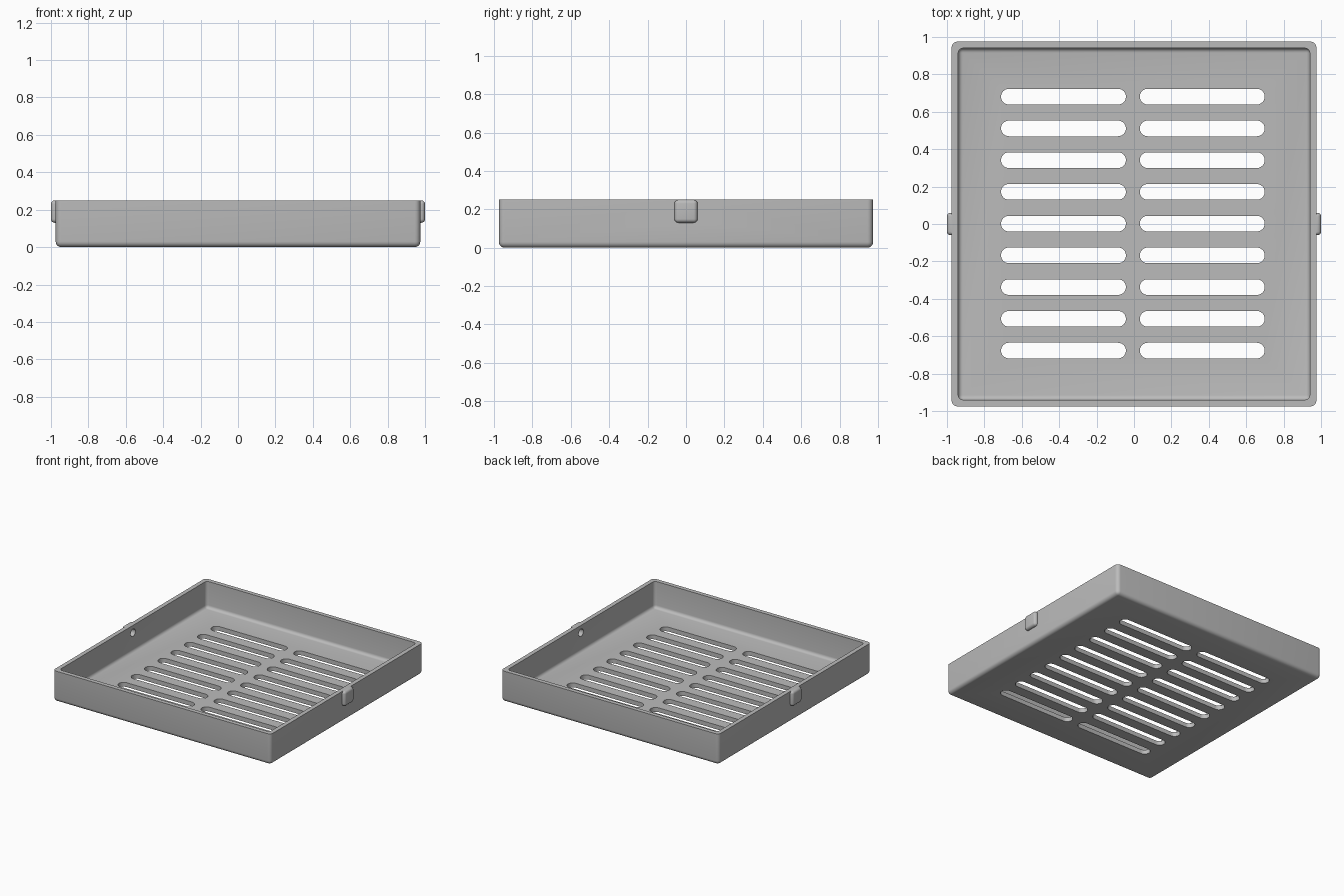
import bpy, bmesh, math
from mathutils import Matrix, Vector

cube = bpy.data.objects.get("Cube")
if cube:
    bpy.data.objects.remove(cube)

HALF, HEIGHT, WALL, FLOOR = 0.975, 0.25, 0.035, 0.035

grey = bpy.data.materials.new("plain grey")
grey.use_nodes = True
colour = (0.5, 0.5, 0.5, 1)
grey.diffuse_color = colour
grey.node_tree.nodes["Principled BSDF"].inputs["Base Color"].default_value = colour


def finish(bm, name):
    bmesh.ops.recalc_face_normals(bm, faces=bm.faces)
    mesh = bpy.data.meshes.new(name)
    bm.to_mesh(mesh)
    bm.free()
    mesh.materials.append(grey)
    obj = bpy.data.objects.new(name, mesh)
    bpy.context.collection.objects.link(obj)
    return obj


def rounded_box(name, low, high, radius, keep_sharp):
    """Box with rounded edges, except those where keep_sharp(edge middle) holds."""
    low, high = Vector(low), Vector(high)
    bm = bmesh.new()
    bmesh.ops.create_cube(bm, size=1)
    for v in bm.verts:
        v.co = Vector(l + (c + 0.5) * (h - l) for l, h, c in zip(low, high, v.co))
    edges = [e for e in bm.edges
             if not all(keep_sharp(v.co) for v in e.verts)]
    bmesh.ops.bevel(bm, geom=edges, offset=radius, segments=5,
                    profile=0.5, affect='EDGES')
    return finish(bm, name)


def combine(target, other, operation):
    mod = target.modifiers.new(operation, 'BOOLEAN')
    mod.operation, mod.object, mod.solver = operation, other, 'EXACT'
    bpy.context.view_layer.objects.active = target
    bpy.ops.object.modifier_apply(modifier=mod.name)
    bpy.data.objects.remove(other)


# Tray shell: rounded outside, sharp flat rim
tray = rounded_box("slotted_tray", (-HALF, -HALF, 0), (HALF, HALF, HEIGHT),
                   0.03, lambda p: p.z > HEIGHT - 0.01)

# Side lugs, flush with the rim
for side in (-1, 1):
    xs = sorted((side * 0.955, side * 1.0))
    lug = rounded_box("side_lug", (xs[0], -0.06, 0.13), (xs[1], 0.06, HEIGHT),
                      0.02, lambda p: abs(p.x) < 0.96)
    combine(tray, lug, 'UNION')

# Hollow inside with a filleted floor
inside = HALF - WALL
hollow = rounded_box("hollow_cutter", (-inside, -inside, FLOOR),
                     (inside, inside, HEIGHT + 0.1), 0.025,
                     lambda p: p.z > HEIGHT)
combine(tray, hollow, 'DIFFERENCE')

# Two columns of nine round-ended drain slots
bm = bmesh.new()
RADIUS, REACH, STEPS = 0.042, 0.292, 12
for centre_x in (-0.377, 0.365):
    for row in range(-4, 5):
        outline = []
        for end, start in ((1, -math.pi / 2), (-1, math.pi / 2)):
            for i in range(STEPS + 1):
                a = start + math.pi * i / STEPS
                outline.append(bm.verts.new((centre_x + end * REACH + RADIUS * math.cos(a),
                                             row * 0.1697 + 0.002 + RADIUS * math.sin(a), -0.1)))
        face = bm.faces.new(outline)
        top = bmesh.ops.extrude_face_region(bm, geom=[face])["geom"]
        bmesh.ops.translate(bm, vec=(0, 0, 0.22),
                            verts=[g for g in top if isinstance(g, bmesh.types.BMVert)])
combine(tray, finish(bm, "slot_cutter"), 'DIFFERENCE')

# Blind round holes running from the inside into the lugs
bm = bmesh.new()
for side in (-1, 1):
    place = Matrix.Translation((side * 0.935, 0, 0.19)) @ Matrix.Rotation(math.pi / 2, 4, 'Y')
    bmesh.ops.create_cone(bm, cap_ends=True, segments=24, radius1=0.03, radius2=0.03,
                          depth=0.1, matrix=place)
combine(tray, finish(bm, "hole_cutter"), 'DIFFERENCE')

# Smooth the rounded edges, keep the crisp ones
bpy.ops.object.select_all(action='DESELECT')
tray.select_set(True)
bpy.context.view_layer.objects.active = tray
bpy.ops.object.shade_smooth_by_angle(angle=math.radians(30))
